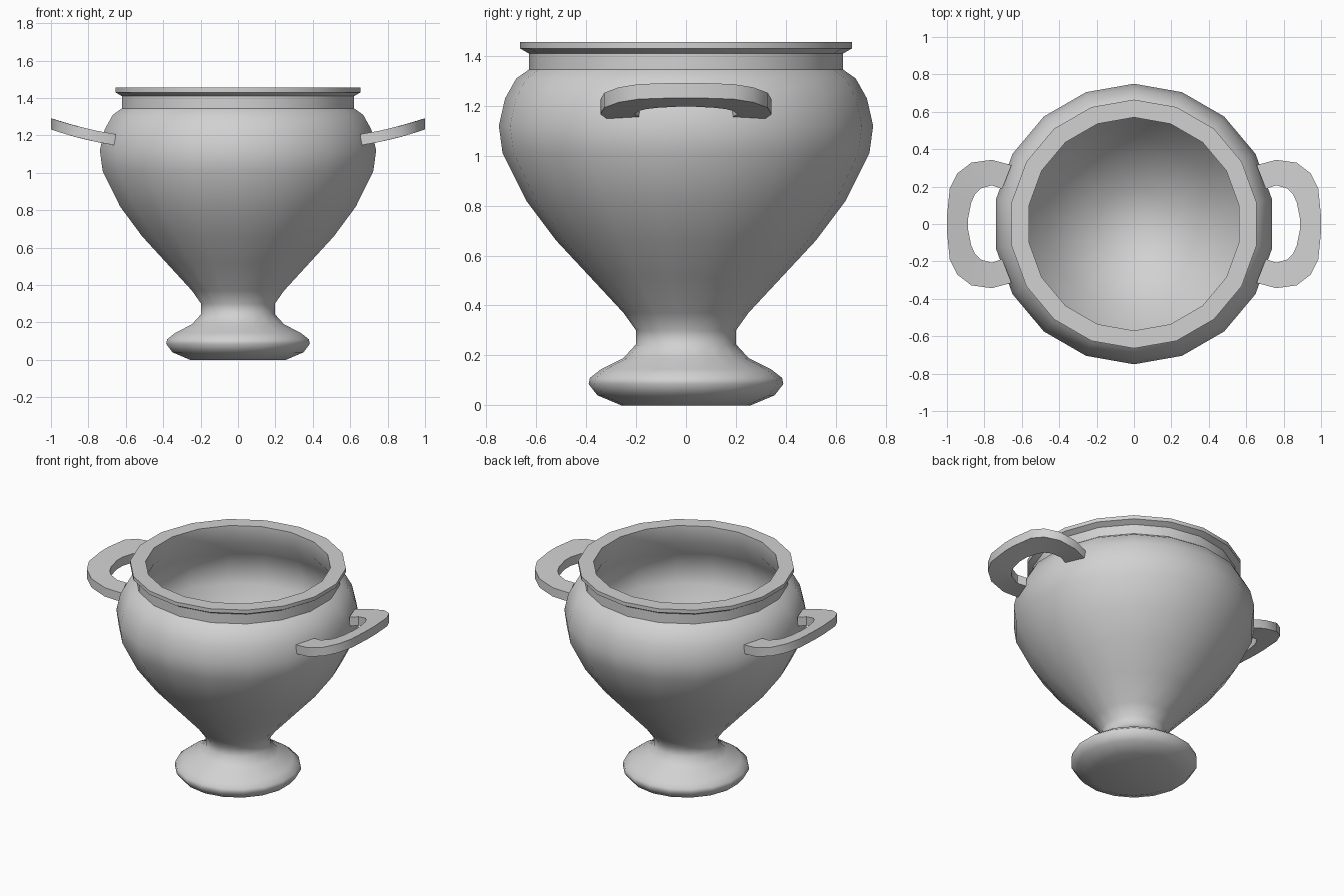
import bpy, bmesh, math
from mathutils import Vector

cube = bpy.data.objects.get("Cube")
if cube:
    bpy.data.objects.remove(cube, do_unlink=True)

grey = bpy.data.materials.new("light_grey")
grey.use_nodes = True
colour = (0.64, 0.64, 0.64, 1)
grey.diffuse_color = colour
grey.node_tree.nodes["Principled BSDF"].inputs["Base Color"].default_value = colour


def finish(bm, name, angle):
    """Turn a bmesh into a shaded object with outward normals."""
    bmesh.ops.recalc_face_normals(bm, faces=bm.faces)
    mesh = bpy.data.meshes.new(name)
    bm.to_mesh(mesh)
    bm.free()
    mesh.materials.append(grey)
    obj = bpy.data.objects.new(name, mesh)
    bpy.context.collection.objects.link(obj)
    bpy.ops.object.select_all(action='DESELECT')
    obj.select_set(True)
    bpy.context.view_layer.objects.active = obj
    bpy.ops.object.shade_smooth_by_angle(angle=math.radians(angle))
    return obj


# Urn: one closed profile (radius, height) turned about the z axis
foot = [(0, 0), (.26, 0), (.355, .04), (.39, .085), (.385, .11), (.34, .145),
        (.25, .19), (.2, .245), (.2, .3)]
belly = [(.25, .37), (.385, .515), (.52, .66), (.64, .82), (.735, 1.01),
         (.75, 1.12), (.725, 1.23), (.68, 1.31), (.63, 1.345)]
rim = [(.63, 1.41), (.665, 1.43), (.665, 1.455), (.57, 1.455), (.57, 1.345)]
inside = [(.65, 1.23), (.69, 1.11), (.675, 1.01), (.58, .83), (.46, .67),
          (.2, .38), (0, .38)]

bm = bmesh.new()
verts = [bm.verts.new((0, -r, z)) for r, z in foot + belly + rim + inside]
edges = [bm.edges.new(pair) for pair in zip(verts, verts[1:])]
bmesh.ops.spin(bm, geom=verts + edges, cent=(0, 0, 0), axis=(0, 0, 1),
               angle=math.tau, steps=18)
bmesh.ops.remove_doubles(bm, verts=bm.verts, dist=1e-4)
finish(bm, "urn_body", 50)

# Handles: a flat C-shaped band, curving upward away from the body
outer = [(.655, .315), (.76, .343), (.87, .328), (.945, .27), (.985, .19), (1, .04)]
inner = [(.705, .187), (.76, .207), (.82, .19), (.85, .16), (.87, .115), (.887, .03)]


def full_side(half):
    return half + [(x, -y) for x, y in reversed(half)]


def handle(name, side):
    bm = bmesh.new()
    rings = []
    for a, b in zip(full_side(outer), full_side(inner)):
        ring = []
        for (x, y), h in ((a, .03), (a, -.03), (b, -.03), (b, .03)):
            d = x - .655
            z = 1.177 + .15 * d + .28 * d * d
            ring.append(bm.verts.new(Vector((side * x, y, z + h))))
        rings.append(ring)
    for r, s in zip(rings, rings[1:]):
        for i in range(4):
            j = (i + 1) % 4
            bm.faces.new((r[i], r[j], s[j], s[i]))
    bm.faces.new(rings[0])
    bm.faces.new(rings[-1])
    finish(bm, name, 35)


handle("left_handle", 1)
handle("right_handle", -1)
